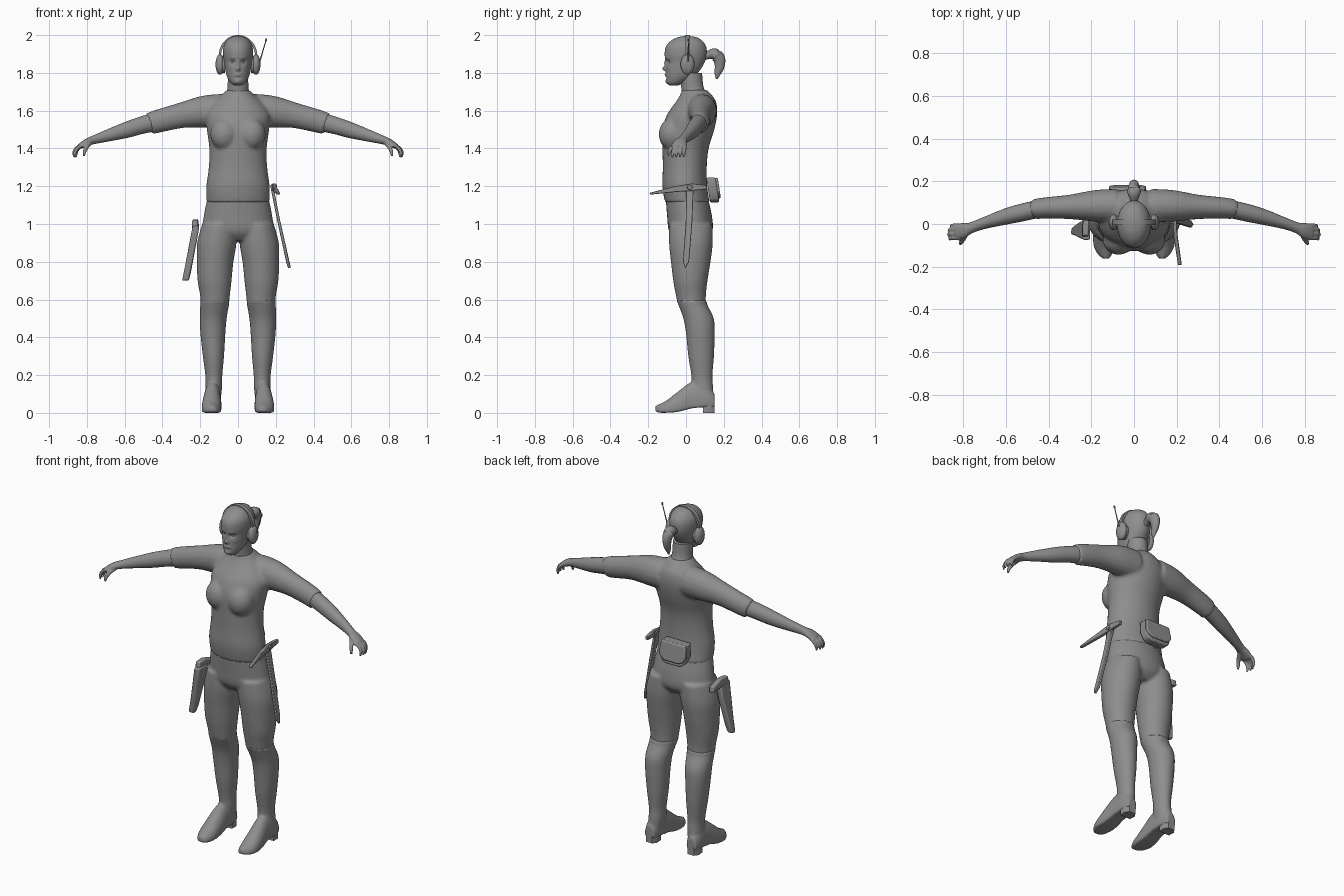
import bpy, bmesh, math
from mathutils import Vector, Matrix

grey = bpy.data.materials.new("plain grey")
grey.diffuse_color = (0.27, 0.27, 0.27, 1)


def finish(bm, name, voxel=0, smooth=0, bevel=0, angle=50):
    bmesh.ops.recalc_face_normals(bm, faces=bm.faces)
    me = bpy.data.meshes.new(name)
    bm.to_mesh(me)
    bm.free()
    ob = bpy.data.objects.new(name, me)
    bpy.context.collection.objects.link(ob)
    me.materials.append(grey)
    if voxel:
        m = ob.modifiers.new("fuse", 'REMESH')
        m.mode, m.voxel_size, m.use_smooth_shade = 'VOXEL', voxel, True
    if smooth:
        m = ob.modifiers.new("soften", 'SMOOTH')
        m.factor, m.iterations = 0.5, smooth
    if bevel:
        m = ob.modifiers.new("round", 'BEVEL')
        m.width, m.segments = bevel, 2
    bpy.ops.object.select_all(action='DESELECT')
    bpy.context.view_layer.objects.active = ob
    ob.select_set(True)
    bpy.ops.object.shade_smooth_by_angle(angle=math.radians(angle))
    return ob


def spline(rows, steps):
    """Smooth interpolation through rows of numbers."""
    out = []
    for i in range(len(rows) - 1):
        p0, p1, p2 = rows[max(i - 1, 0)], rows[i], rows[i + 1]
        p3 = rows[min(i + 2, len(rows) - 1)]
        for k in range(steps):
            t = k / steps
            out.append([b + 0.5 * t * (c - a + t * (2*a - 5*b + 4*c - d + t * (3*(b - c) + d - a)))
                        for a, b, c, d in zip(p0, p1, p2, p3)])
    return out + [list(rows[-1])]


def loft(bm, rings):
    vs = [[bm.verts.new(p) for p in r] for r in rings]
    n = len(vs[0])
    for a, b in zip(vs, vs[1:]):
        for i in range(n):
            bm.faces.new((a[i], a[(i + 1) % n], b[(i + 1) % n], b[i]))
    bm.faces.new(vs[0])
    bm.faces.new(vs[-1])


def body(bm, rows, n=32, steps=4, s=1):
    """Stacked level sections: z, centre x, half width, front y, back y."""
    rings = []
    for z, cx, rx, yf, yb in spline(rows, steps):
        rings.append([(s * cx + rx * math.cos(a), (yf + yb) / 2 + (yb - yf) / 2 * math.sin(a), z)
                      for a in (2 * math.pi * i / n for i in range(n))])
    loft(bm, rings)


def tube(bm, rows, n=16, steps=4, s=1):
    """Limb along a path: x, y, z, vertical radius, sideways radius."""
    rows = spline(rows, steps)
    pts = [Vector((s * r[0], r[1], r[2])) for r in rows]
    rings = []
    for i, (p, r) in enumerate(zip(pts, rows)):
        d = (pts[min(i + 1, len(pts) - 1)] - pts[max(i - 1, 0)]).normalized()
        ref = Vector((0, 1, 0)) if abs(d.y) < 0.8 else Vector((1, 0, 0))
        up = d.cross(ref).normalized()
        side = up.cross(d)
        rings.append([p + up * r[3] * math.cos(a) + side * r[4] * math.sin(a)
                      for a in (2 * math.pi * k / n for k in range(n))])
    loft(bm, rings)


def ball(bm, c, r):
    m = Matrix.Translation(c) @ Matrix.Diagonal((*r, 1))
    bmesh.ops.create_uvsphere(bm, u_segments=20, v_segments=12, radius=1, matrix=m)


def plate(bm, pts, axis, thick):
    """Flat outline pushed out along an axis, centred on the outline."""
    off = Vector(axis) * thick / 2
    loft(bm, [[Vector(p) - off for p in pts], [Vector(p) + off for p in pts]])


# Shirt: torso, bust, shoulders and sleeves fused together
bm = bmesh.new()
body(bm, [(1.115, 0, .168, -.112, .125), (1.2, 0, .168, -.125, .112), (1.3, 0, .155, -.123, .11),
          (1.4, 0, .152, -.125, .12), (1.5, 0, .165, -.125, .15), (1.58, 0, .17, -.10, .165),
          (1.645, 0, .13, -.055, .16), (1.685, 0, .085, -.03, .135), (1.71, 0, .06, -.024, .11)])
for s in (1, -1):
    ball(bm, (s * .072, -.075, 1.475), (.075, .07, .085))
    ball(bm, (s * .17, .085, 1.60), (.085, .075, .08))
    tube(bm, [(.08, .085, 1.60, .09, .08), (.18, .085, 1.595, .085, .075), (.3, .08, 1.575, .068, .058),
              (.42, .075, 1.545, .062, .05), (.47, .068, 1.53, .058, .048)], s=s)
finish(bm, "shirt", voxel=0.009, smooth=6)

# Trousers: pelvis and thighs
bm = bmesh.new()
body(bm, [(.91, 0, .12, -.05, .1), (.96, 0, .185, -.09, .14), (1.04, 0, .182, -.10, .138),
          (1.14, 0, .162, -.108, .116)])
for s in (1, -1):
    body(bm, [(.57, .122, .074, -.043, .104), (.63, .122, .08, -.055, .106), (.7, .124, .09, -.068, .114),
              (.8, .121, .097, -.08, .13), (.9, .112, .104, -.09, .142), (1.0, .1, .09, -.09, .14)], s=s)
finish(bm, "trousers", voxel=0.009, smooth=5)

for s, side in ((1, "left"), (-1, "right")):
    # Boot shaft and foot
    bm = bmesh.new()
    body(bm, [(.06, .135, .042, .03, .148), (.14, .128, .044, .03, .143), (.2, .128, .045, .028, .14),
              (.3, .13, .056, .012, .148), (.42, .133, .066, 0, .152), (.5, .131, .071, -.014, .147),
              (.57, .124, .076, -.04, .114), (.595, .122, .079, -.05, .11)], s=s)
    rings = []
    for y, cx, w, zb, zt in spline([(.152, .138, .03, .03, .10), (.10, .136, .043, .03, .16),
                                    (.03, .136, .046, .024, .165), (-.04, .139, .052, .006, .115),
                                    (-.10, .14, .05, .001, .068), (-.14, .136, .035, .001, .047),
                                    (-.162, .132, .014, .008, .038)], 3):
        rings.append([(s * cx + w * math.cos(a), y, zb + (zt - zb) * (max(math.sin(a), -.35) + .35) / 1.35)
                      for a in (2 * math.pi * i / 24 for i in range(24))])
    loft(bm, rings)
    finish(bm, side + "_boot", voxel=0.007, smooth=3)
    bm = bmesh.new()
    plate(bm, [(s * .138 + dx, y, .022) for dx, y in
               ((-.034, .09), (.034, .09), (.036, .13), (.02, .152), (-.02, .152), (-.036, .13))], (0, 0, 1), .044)
    finish(bm, side + "_boot_heel")

    # Forearm, palm, fingers and thumb
    bm = bmesh.new()
    tube(bm, [(.43, .075, 1.543, .05, .042), (.52, .055, 1.52, .046, .042), (.6, .035, 1.495, .042, .038),
              (.7, .005, 1.465, .031, .028), (.765, -.018, 1.445, .023, .026), (.80, -.03, 1.432, .02, .036),
              (.835, -.038, 1.412, .015, .037)], s=s)
    for i in range(4):
        y = -.006 - i * .02
        reach = (.0, .01, .012, .006)[i]
        tube(bm, [(.815, y - .002, 1.42, .010, .010), (.84 + reach, y, 1.405, .010, .0095),
                  (.856 + reach, y - .003, 1.38, .009, .0085), (.855 + reach, y - .007, 1.352, .005, .005)],
             n=10, steps=3, s=s)
    tube(bm, [(.785, -.04, 1.43, .014, .014), (.80, -.07, 1.41, .012, .012), (.812, -.088, 1.385, .01, .01),
              (.815, -.093, 1.36, .006, .006)], n=10, steps=3, s=s)
    finish(bm, side + "_forearm_and_hand", voxel=0.005, smooth=2)

    # Headphone ear cup
    bm = bmesh.new()
    ball(bm, (s * .095, .008, 1.845), (.024, .037, .055))
    tube(bm, [(.07, .008, 1.845, .045, .03), (.09, .008, 1.845, .045, .03)], steps=1, s=s)
    finish(bm, side + "_ear_cup")

    # Eye
    bm = bmesh.new()
    ball(bm, (s * .028, -.080, 1.857), (.012, .011, .009))
    finish(bm, side + "_eye")

# Head, with the face pushed in and out by soft bumps: x, z, width, height, depth
bm = bmesh.new()
body(bm, [(1.733, 0, .02, -.085, -.045), (1.748, 0, .04, -.102, -.005), (1.78, 0, .058, -.107, .045),
          (1.82, 0, .068, -.106, .078), (1.86, 0, .074, -.107, .1), (1.90, 0, .079, -.113, .11),
          (1.94, 0, .076, -.106, .106), (1.97, 0, .06, -.08, .086), (1.988, 0, .038, -.045, .058),
          (1.995, 0, .01, -.01, .02)], n=72, steps=7)
bumps = [(0, 1.822, .009, .011, -.02), (0, 1.85, .007, .018, -.009), (0, 1.79, .018, .006, -.006),
         (0, 1.774, .02, .005, .004), (0, 1.752, .018, .01, -.005)]
for s in (1, -1):
    bumps += [(s * .028, 1.858, .013, .009, .013), (s * .026, 1.881, .018, .006, -.004),
              (s * .04, 1.825, .014, .014, -.003)]
for v in bm.verts:
    if v.co.y < -.03:
        v.co.y += sum(d * math.exp(-((v.co.x - x) / w) ** 2 - ((v.co.z - z) / h) ** 2) for x, z, w, h, d in bumps)
finish(bm, "head", angle=80)

# Neck
bm = bmesh.new()
body(bm, [(1.65, 0, .08, -.03, .13), (1.69, 0, .062, -.022, .11), (1.73, 0, .055, -.026, .092),
          (1.80, 0, .054, -.03, .085)])
finish(bm, "neck")

# Ponytail
bm = bmesh.new()
tube(bm, [(0, .09, 1.88, .016, .018), (0, .115, 1.893, .02, .02), (0, .15, 1.90, .03, .032),
          (0, .175, 1.875, .026, .032), (0, .178, 1.835, .02, .026), (0, .168, 1.80, .014, .018),
          (0, .163, 1.768, .004, .005)])
finish(bm, "ponytail", angle=80)

# Headphone band and antenna
bm = bmesh.new()
rings = []
for i in range(33):
    a = math.pi * (i / 32 * 1.16 - .08)
    u = Vector((math.cos(a), 0, math.sin(a) * 1.08))
    c = Vector((0, .008, 1.89))
    rings.append([c + u * r + Vector((0, y, 0)) for r, y in ((.09, -.012), (.102, -.012), (.102, .012), (.09, .012))])
loft(bm, rings)
finish(bm, "headphone_band", angle=40)
bm = bmesh.new()
tube(bm, [(.115, .012, 1.86, .004, .004), (.13, .012, 1.91, .003, .003), (.146, .012, 1.965, .0025, .0025),
          (.147, .012, 1.968, .005, .005), (.15, .012, 1.982, .004, .004)], n=8, steps=1)
finish(bm, "antenna")

# Back pouch with flap
for name, y, t, low in (("pouch", .142, .05, 1.115), ("pouch_flap", .17, .016, 1.135)):
    bm = bmesh.new()
    plate(bm, [(x - .03, y - (z - 1.18) * .15, z) for x, z in
               ((-.08, 1.245), (.08, 1.245), (.088, 1.17), (.07, low + .012), (.045, low),
                (-.045, low), (-.07, low + .012), (-.088, 1.17))], (0, 1, 0), t)
    finish(bm, name, bevel=.007, angle=35)

# Blade sheath on the left hip, with the grip crossing its top
bm = bmesh.new()
plate(bm, [(.178, .0, 1.205), (.178, .04, 1.205), (.215, .034, 1.02), (.262, .016, .80), (.273, -.004, .765),
           (.262, -.016, .80), (.215, -.001, 1.02)], (1, 0, 0), .016)
finish(bm, "blade_sheath", bevel=.003)
bm = bmesh.new()
plate(bm, [(.185, .11, 1.185), (.185, .11, 1.205), (.19, .03, 1.215), (.195, -.06, 1.20), (.215, -.192, 1.165),
           (.215, -.192, 1.155), (.195, -.05, 1.17), (.19, .03, 1.175)], (1, 0, 0), .018)
tube(bm, [(.175, .02, 1.195, .014, .014), (.206, .02, 1.195, .014, .014)], steps=1)
finish(bm, "blade_grip", bevel=.003, angle=35)

# Thigh holster and sidearm on the right leg
bm = bmesh.new()
plate(bm, [(-.222, -.075, .99), (-.222, .015, .99), (-.238, .012, .90), (-.268, -.01, .74), (-.278, -.02, .70),
           (-.278, -.05, .70), (-.262, -.055, .78), (-.238, -.068, .90)], (1, 0, 0), .036)
finish(bm, "holster", bevel=.008, angle=35)
bm = bmesh.new()
plate(bm, [(-.228, -.06, .98), (-.228, -.055, 1.02), (-.225, .0, 1.025), (-.222, .075, 1.0),
           (-.222, .08, .965), (-.228, .01, .975)], (1, 0, 0), .03)
finish(bm, "sidearm_grip", bevel=.006, angle=35)
